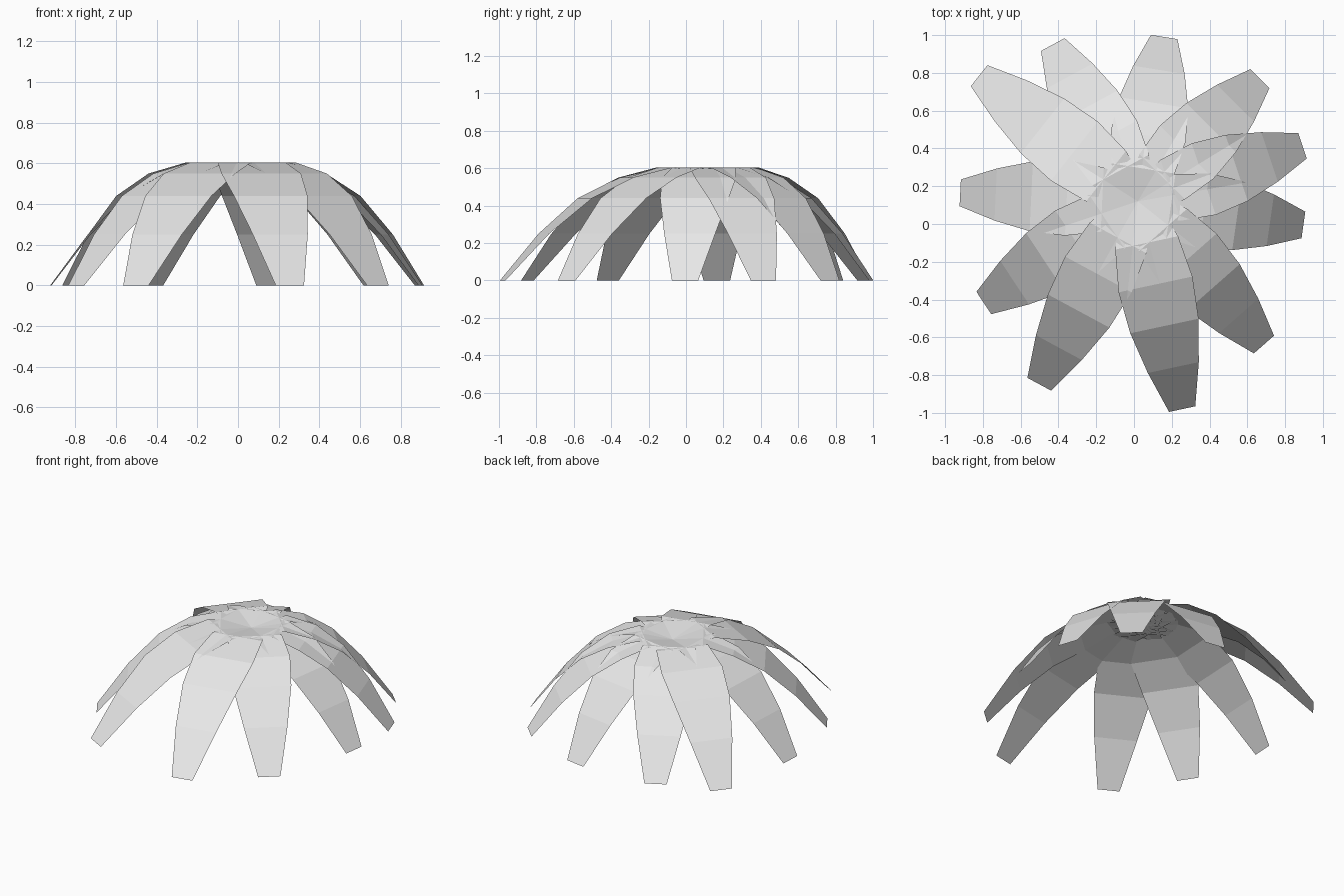
import bpy, bmesh
from mathutils import Vector

if "Cube" in bpy.data.objects:
    bpy.data.objects.remove(bpy.data.objects["Cube"])

leaf_mat = bpy.data.materials.new("pale_grey")
leaf_mat.diffuse_color = (0.8, 0.8, 0.8, 1)
leaf_mat.use_nodes = True
leaf_mat.node_tree.nodes["Principled BSDF"].inputs["Base Color"].default_value = leaf_mat.diffuse_color

CENTRE = Vector((0.02, 0.12, 0))
# Leaf profile: fraction of length, height, half width
PROFILE = [(0, 0.57, 0.09), (0.2, 0.605, 0.17), (0.4, 0.55, 0.2),
           (0.6, 0.44, 0.185), (0.8, 0.25, 0.138), (1, 0, 0.071)]
# Middle of each leaf tip, seen from above
TIPS = [(0.16, 0.99), (0.667, 0.77), (0.892, 0.414), (0.897, -0.005),
        (0.688, -0.638), (0.255, -0.98), (-0.502, -0.848),
        (-0.795, -0.418), (-0.92, 0.165), (-0.82, 0.785), (-0.43, 0.95)]


def drooping_leaf(index, tip):
    """Flat-faced strip arching from the crown to the ground."""
    run = Vector((tip[0], tip[1], 0)) - CENTRE
    side = Vector((-run.y, run.x, 0)).normalized()
    bm = bmesh.new()
    rows = []
    for t, z, half in PROFILE:
        mid = CENTRE + run * t + Vector((0, 0, z))
        rows.append([bm.verts.new(mid - side * half), bm.verts.new(mid + side * half)])
    for a, b in zip(rows, rows[1:]):
        bm.faces.new((a[0], b[0], b[1], a[1]))
    mesh = bpy.data.meshes.new(f"leaf_{index}")
    bm.to_mesh(mesh)
    bm.free()
    mesh.materials.append(leaf_mat)
    bpy.context.collection.objects.link(bpy.data.objects.new(f"leaf_{index}", mesh))


# Ring of eleven leaves
for i, tip in enumerate(TIPS, 1):
    drooping_leaf(i, tip)
